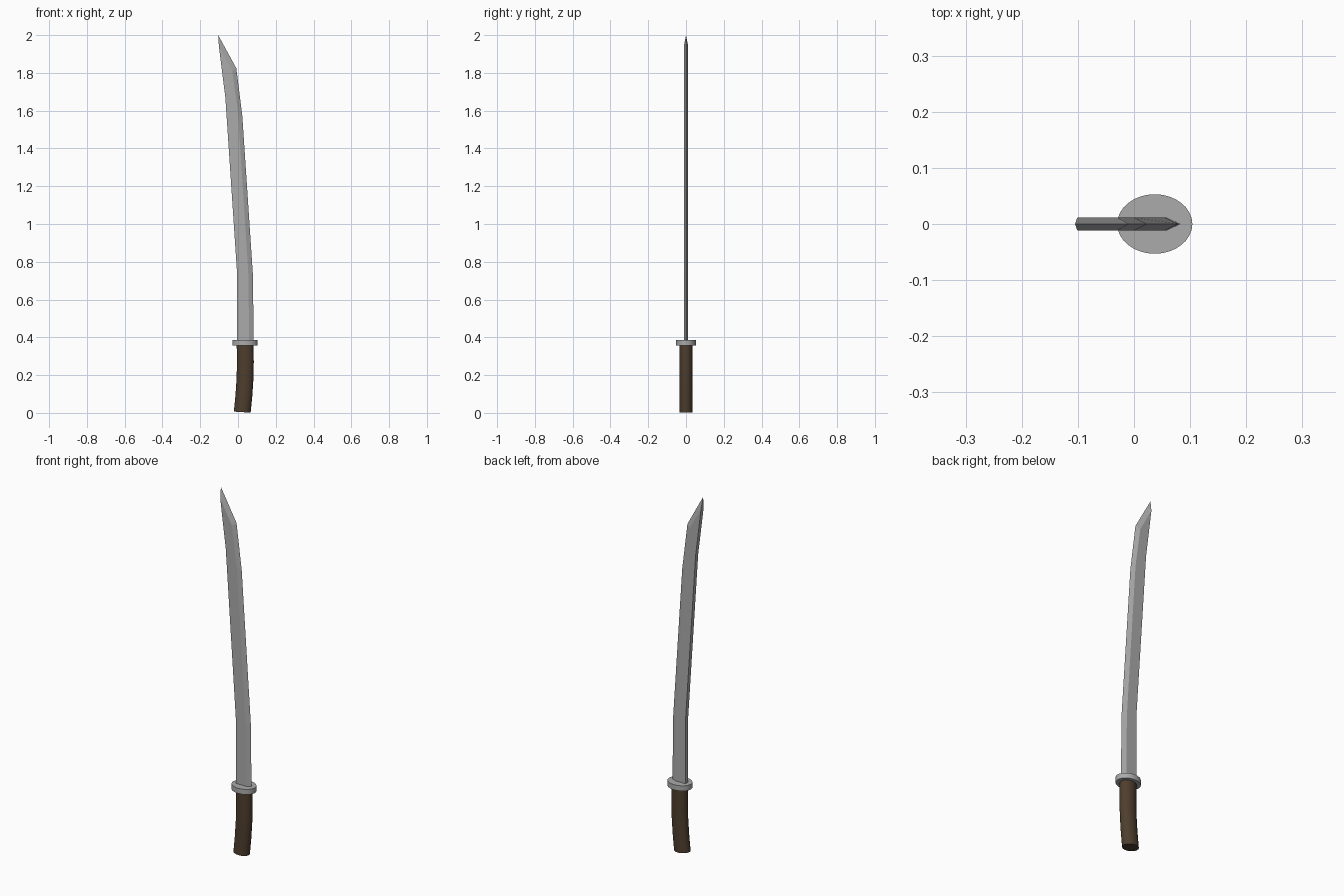
import bpy, bmesh, math

if "Cube" in bpy.data.objects:
    bpy.data.objects.remove(bpy.data.objects["Cube"])


def material(name, color):
    mat = bpy.data.materials.new(name)
    mat.diffuse_color = (*color, 1)
    mat.use_nodes = True
    mat.node_tree.nodes["Principled BSDF"].inputs["Base Color"].default_value = mat.diffuse_color
    return mat


def make_object(name, bm, mat):
    bmesh.ops.recalc_face_normals(bm, faces=bm.faces[:])
    mesh = bpy.data.meshes.new(name)
    bm.to_mesh(mesh)
    bm.free()
    obj = bpy.data.objects.new(name, mesh)
    bpy.context.collection.objects.link(obj)
    mesh.materials.append(mat)
    return obj


def smooth(obj):
    bpy.ops.object.select_all(action='DESELECT')
    obj.select_set(True)
    bpy.context.view_layer.objects.active = obj
    bpy.ops.object.shade_smooth_by_angle(angle=math.radians(35))


def loft(bm, rings, cap_end=True):
    loops = [[bm.verts.new(p) for p in ring] for ring in rings]
    for a, b in zip(loops, loops[1:]):
        for i in range(len(a)):
            j = (i + 1) % len(a)
            bm.faces.new((a[i], a[j], b[j], b[i]))
    bm.faces.new(loops[0])
    if cap_end:
        bm.faces.new(loops[-1])
    return loops


def ellipse(cx, cz, rx, ry, tilt=0.0, n=32):
    ring = []
    for i in range(n):
        a = 2 * math.pi * i / n
        u = rx * math.cos(a)
        ring.append((cx + u * math.cos(tilt), ry * math.sin(a), cz + u * math.sin(tilt)))
    return ring


steel = material("steel", (0.407, 0.407, 0.407))
brown = material("handle_brown", (0.076, 0.048, 0.027))

# Blade: (x, z) of spine, ridge and cutting edge per section
T = 0.0115
sections = [
    ((-0.005, 0.37), (0.059, 0.37), (0.083, 0.37)),
    ((-0.005, 0.74), (0.055, 0.73), (0.079, 0.73)),
    ((-0.067, 1.67), (0.0, 1.59), (0.023, 1.57)),
    ((-0.101, 1.94), (-0.030, 1.81), (-0.009, 1.825)),
]
bm = bmesh.new()
rings = [[(s[0], -T, s[1]), (r[0], -T, r[1]), (e[0], 0, e[1]),
          (r[0], T, r[1]), (s[0], T, s[1])] for s, r, e in sections]
top = loft(bm, rings, cap_end=False)[-1]
# Bevelled tip
tip = bm.verts.new((-0.105, 0, 2.0))
for i in range(5):
    bm.faces.new((top[i], top[(i + 1) % 5], tip))
make_object("blade", bm, steel)

# Oval guard
bm = bmesh.new()
loft(bm, [ellipse(0.037, z, 0.067, 0.053) for z in (0.356, 0.385)])
smooth(make_object("guard", bm, steel))

# Curved oval handle
bm = bmesh.new()
path = [(0.0225, 0.004, -0.06), (0.031, 0.09, -0.06), (0.037, 0.18, -0.04),
        (0.039, 0.27, 0.0), (0.0375, 0.365, 0.0)]
loft(bm, [ellipse(x, z, 0.0445, 0.035, t) for x, z, t in path])
smooth(make_object("handle", bm, brown))
